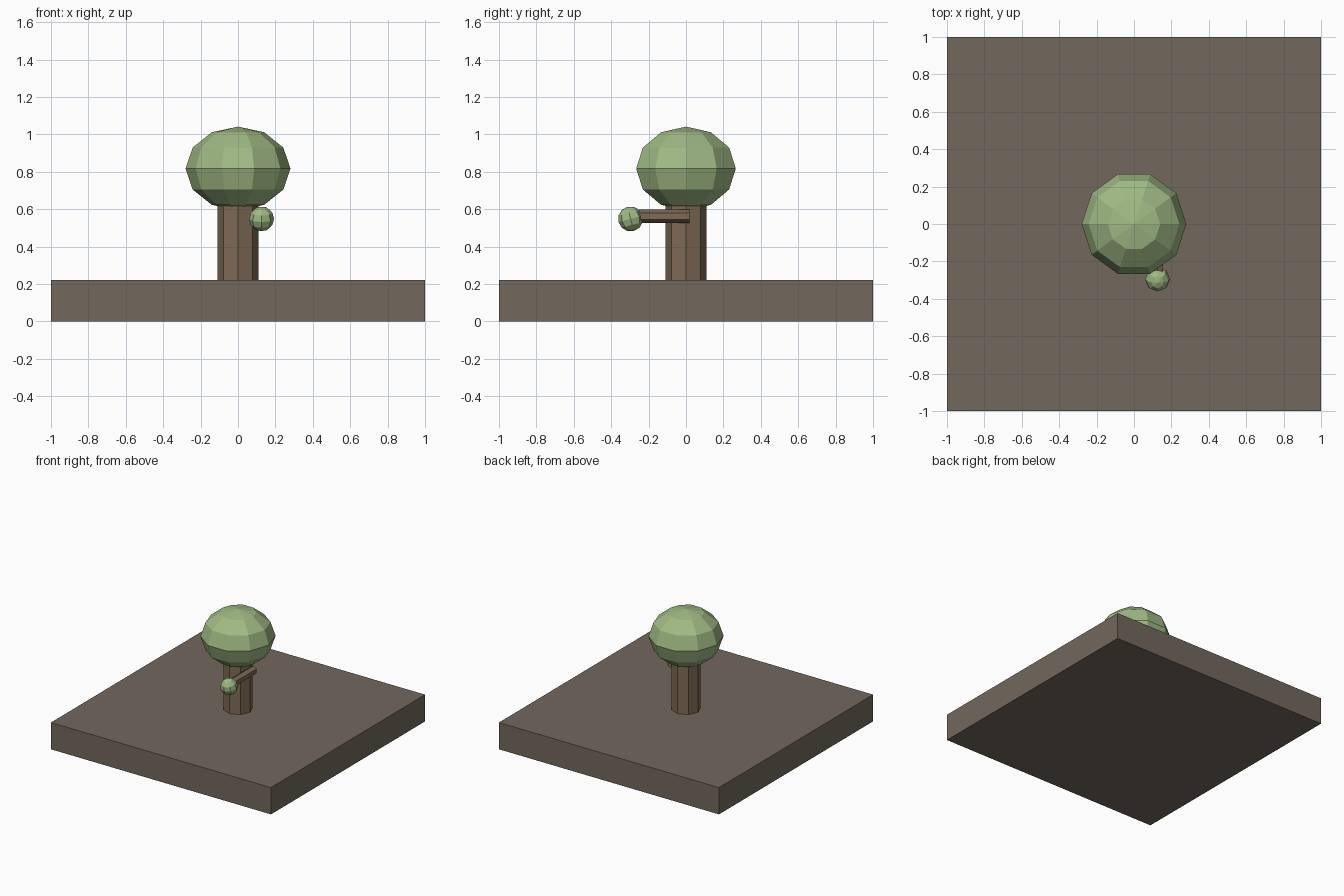
import bpy
from math import radians

if "Cube" in bpy.data.objects:
    bpy.data.objects.remove(bpy.data.objects["Cube"])


def material(name, rgb):
    m = bpy.data.materials.new(name)
    m.diffuse_color = (*rgb, 1)
    m.use_nodes = True
    m.node_tree.nodes["Principled BSDF"].inputs["Base Color"].default_value = m.diffuse_color
    return m


soil = material("soil", (0.17, 0.14, 0.11))
bark = material("bark", (0.21, 0.145, 0.09))
leaf = material("leaf", (0.35, 0.49, 0.23))


def finish(name, mat, scale=(1, 1, 1)):
    ob = bpy.context.object
    ob.name = name
    ob.scale = scale
    ob.data.materials.append(mat)
    return ob


def prism(name, sides, radius, length, loc, mat, rot=(0, 0, 0)):
    bpy.ops.mesh.primitive_cylinder_add(vertices=sides, radius=radius, depth=length,
                                        location=loc, rotation=rot)
    return finish(name, mat)


def foliage(name, segs, rings, radius, loc, squash=1, rot=(0, 0, 0)):
    bpy.ops.mesh.primitive_uv_sphere_add(segments=segs, ring_count=rings, radius=radius,
                                         location=loc, rotation=rot)
    return finish(name, leaf, (1, 1, squash))


# Ground slab
bpy.ops.mesh.primitive_cube_add(size=1, location=(0, 0, 0.11))
finish("ground_slab", soil, (2, 2, 0.22))

# Trunk, reaching into the crown
prism("trunk", 8, 0.11, 0.46, (0, 0, 0.43), bark)

# Side branch running forward past the trunk
prism("branch", 6, 0.035, 0.29, (0.125, -0.125, 0.562), bark, (radians(90), 0, 0))

# Crown and the small leaf cluster at the branch tip (segment start on the y axis)
crown = foliage("crown", 10, 6, 0.28, (0, 0, 0.817), 0.8)
crown.rotation_euler.z = radians(90)
foliage("leaf_cluster", 8, 6, 0.067, (0.126, -0.296, 0.548), 1, (radians(15), 0, 0))
